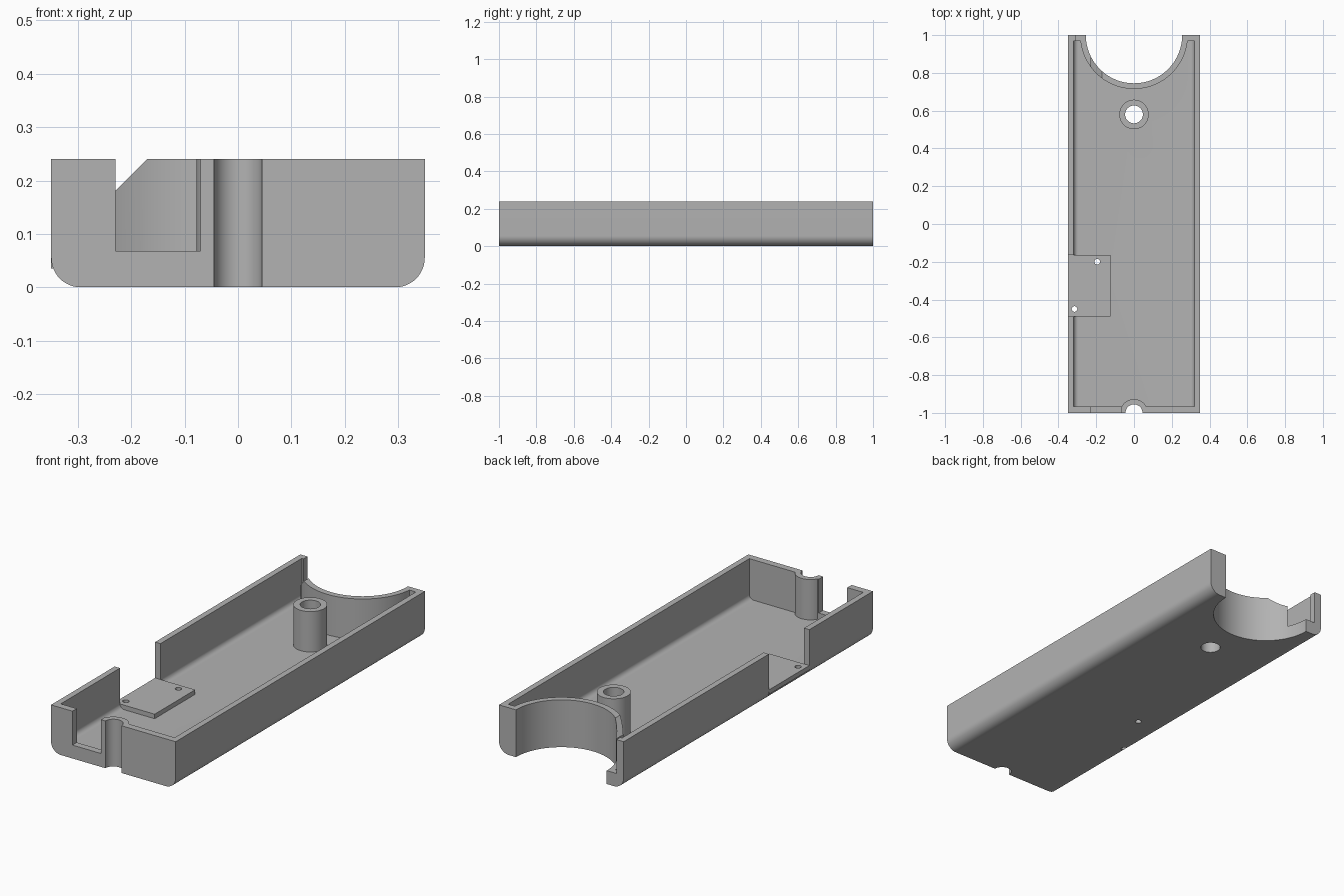
import bpy, bmesh
from math import pi, sin, cos

old = bpy.data.objects.get("Cube")
if old:
    bpy.data.objects.remove(old, do_unlink=True)

HX, TOP, WALL, FLOOR = 0.35, 0.24, 0.03, 0.035
HIGH = TOP + 0.1  # cutters reach above the rim

grey = bpy.data.materials.new("plain grey")
grey.use_nodes = True
grey.diffuse_color = (0.45, 0.45, 0.45, 1)
grey.node_tree.nodes["Principled BSDF"].inputs["Base Color"].default_value = grey.diffuse_color


def prism(name, pts, lo, hi, axis="z"):
    """Extrude a flat outline along z (outline in xy) or y (outline in xz)."""
    bm = bmesh.new()
    place = (lambda a, b, c: (a, b, c)) if axis == "z" else (lambda a, b, c: (a, c, b))
    face = bm.faces.new([bm.verts.new(place(a, b, lo)) for a, b in pts])
    new = bmesh.ops.extrude_face_region(bm, geom=[face])["geom"]
    bmesh.ops.translate(bm, verts=[v for v in new if isinstance(v, bmesh.types.BMVert)],
                        vec=place(0, 0, hi - lo))
    bmesh.ops.recalc_face_normals(bm, faces=bm.faces)
    mesh = bpy.data.meshes.new(name)
    bm.to_mesh(mesh)
    bm.free()
    obj = bpy.data.objects.new(name, mesh)
    bpy.context.collection.objects.link(obj)
    mesh.materials.append(grey)
    return obj


def rect(x0, x1, y0, y1):
    return [(x0, y0), (x1, y0), (x1, y1), (x0, y1)]


def circle(x, y, r, n=64):
    return [(x + r * cos(2 * pi * i / n), y + r * sin(2 * pi * i / n)) for i in range(n)]


def trough(half, bottom, top, r, n=12):
    """Cross-section with rounded lower corners."""
    right = [(half - r + r * sin(pi / 2 * i / n), bottom + r - r * cos(pi / 2 * i / n))
             for i in range(n + 1)]
    right.append((half, top))
    return right + [(-x, z) for x, z in reversed(right)]


def cut(obj, *cutters):
    for c in cutters:
        c.hide_render = True
        mod = obj.modifiers.new("cut", "BOOLEAN")
        mod.operation, mod.solver, mod.object = "DIFFERENCE", "EXACT", c
        bpy.context.view_layer.objects.active = obj
        bpy.ops.object.modifier_apply(modifier=mod.name)
        bpy.data.objects.remove(c, do_unlink=True)


def bore(x, y, r, n=64):
    return prism("bore", circle(x, y, r, n), -0.1, HIGH)


POST_Y = 0.58
PLATE_HOLES = [(-0.195, -0.2), (-0.315, -0.45)]

# Hollow of the tray, leaving the curved end wall and both posts standing
hollow = prism("hollow", trough(HX - WALL, FLOOR, HIGH, 0.025), -0.965, 0.97, "y")
cut(hollow, bore(0, 1, 0.285, 128), bore(0, POST_Y, 0.078), bore(0, -1, 0.073))

# Tray body with round cut-out, post bores and wall openings
tray = prism("tray", trough(HX, 0, TOP, 0.055), -1, 1, "y")
end_notch = [(-0.31, 0.068), (-0.23, 0.068), (-0.23, 0.18),
             (-0.17, TOP), (-0.17, HIGH), (-0.31, HIGH)]
cut(tray, hollow,
    bore(0, 1, 0.255, 128), bore(0, POST_Y, 0.047), bore(0, -1, 0.045),
    prism("front_notch", rect(-0.23, -0.07, 0.068, HIGH), -1.1, -0.95, "y"),
    prism("end_notch", end_notch, 0.7, 1.1, "y"),
    prism("side_opening", rect(-0.4, -0.3, -0.49, -0.165), 0.05, HIGH),
    *[bore(x, y, 0.015, 24) for x, y in PLATE_HOLES])

# Small mounting plate in the side opening
plate = prism("mounting_plate", rect(-HX, -0.125, -0.49, -0.165), FLOOR, 0.058)
cut(plate, *[bore(x, y, 0.015, 24) for x, y in PLATE_HOLES])

for obj in (tray, plate):
    bpy.ops.object.select_all(action="DESELECT")
    obj.select_set(True)
    bpy.context.view_layer.objects.active = obj
    bpy.ops.object.shade_smooth_by_angle(angle=pi / 6)
